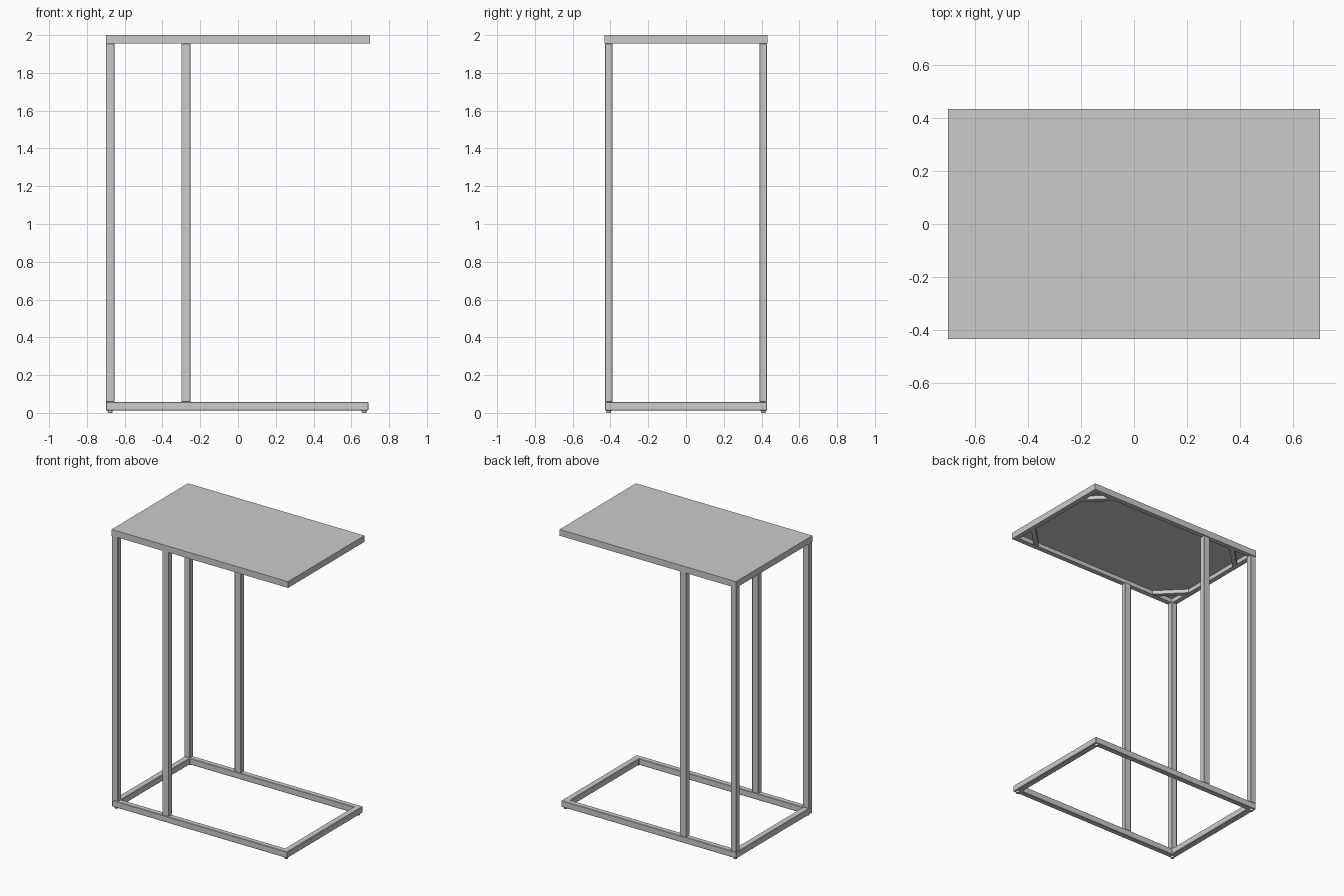
import bpy, bmesh, math

if "Cube" in bpy.data.objects:
    bpy.data.objects.remove(bpy.data.objects["Cube"])

def finish(name, bm):
    bmesh.ops.recalc_face_normals(bm, faces=bm.faces[:])
    me = bpy.data.meshes.new(name)
    bm.to_mesh(me)
    bm.free()
    ob = bpy.data.objects.new(name, me)
    bpy.context.collection.objects.link(ob)
    return ob

def bevel(ob, width):
    mod = ob.modifiers.new("edge", 'BEVEL')
    mod.width, mod.segments = width, 1
    return ob

def box(name, x0, x1, y0, y1, z0, z1):
    bm = bmesh.new()
    bmesh.ops.create_cube(bm, size=1)
    for v in bm.verts:
        v.co = (x1 if v.co.x > 0 else x0, y1 if v.co.y > 0 else y0, z1 if v.co.z > 0 else z0)
    return finish(name, bm)

def prism(name, pts, z0, z1):
    bm = bmesh.new()
    f = bm.faces.new([bm.verts.new((x, y, z0)) for x, y in pts])
    r = bmesh.ops.extrude_face_region(bm, geom=[f])
    for v in r["geom"]:
        if isinstance(v, bmesh.types.BMVert):
            v.co.z = z1
    return finish(name, bm)

def ring(name, x0, x1, y, wx, wy, z0, z1):
    """Mitred rectangular tube frame."""
    bm = bmesh.new()
    loops = []
    for dx, dy, z in ((0, 0, z0), (0, 0, z1), (wx, wy, z1), (wx, wy, z0)):
        a, b, c = x0 + dx, x1 - dx, y - dy
        loops.append([bm.verts.new((px, py, z)) for px, py in ((a, -c), (b, -c), (b, c), (a, c))])
    for i in range(4):
        p, q = loops[i], loops[(i + 1) % 4]
        for k in range(4):
            n = (k + 1) % 4
            bm.faces.new((p[k], p[n], q[n], q[k]))
    return finish(name, bm)

X, Y = 0.70, 0.4325          # half size of the top
LY0, LY1 = 0.389, 0.428      # inner and outer side of legs

# Table top: thin panel over a rim frame
box("top_panel", -X, X, -Y, Y, 1.985, 2.0)
ring("top_rim", -X, X, Y, 0.035, 0.035, 1.955, 1.985)

# Diagonal corner braces under the panel
for sx in (-1, 1):
    for sy in (-1, 1):
        cx, cy = X - 0.035, Y - 0.035
        a, b = 0.17, 0.125
        pts = [(cx - a, cy), (cx - b, cy), (cx, cy - b), (cx, cy - a)]
        prism("corner_brace", [(sx * x, sy * y) for x, y in pts], 1.958, 1.985)

# Floor frame
bevel(ring("base_frame", -X, 0.69, LY1, 0.045, 0.039, 0.013, 0.058), 0.003)

# Legs and feet on both sides
for s, side in ((-1, "front"), (1, "back")):
    ys = sorted((s * LY0, s * LY1))
    bevel(box(side + "_corner_leg", -0.70, -0.655, *ys, 0.058, 1.955), 0.002)
    bevel(box(side + "_middle_leg", -0.30, -0.251, *ys, 0.058, 1.955), 0.002)
    for x in (-0.677, 0.668):
        bm = bmesh.new()
        bmesh.ops.create_cone(bm, cap_ends=True, segments=16, radius1=0.011, radius2=0.014, depth=0.013)
        bmesh.ops.translate(bm, verts=bm.verts[:], vec=(x, s * 0.409, 0.0065))
        finish(side + "_foot", bm)
